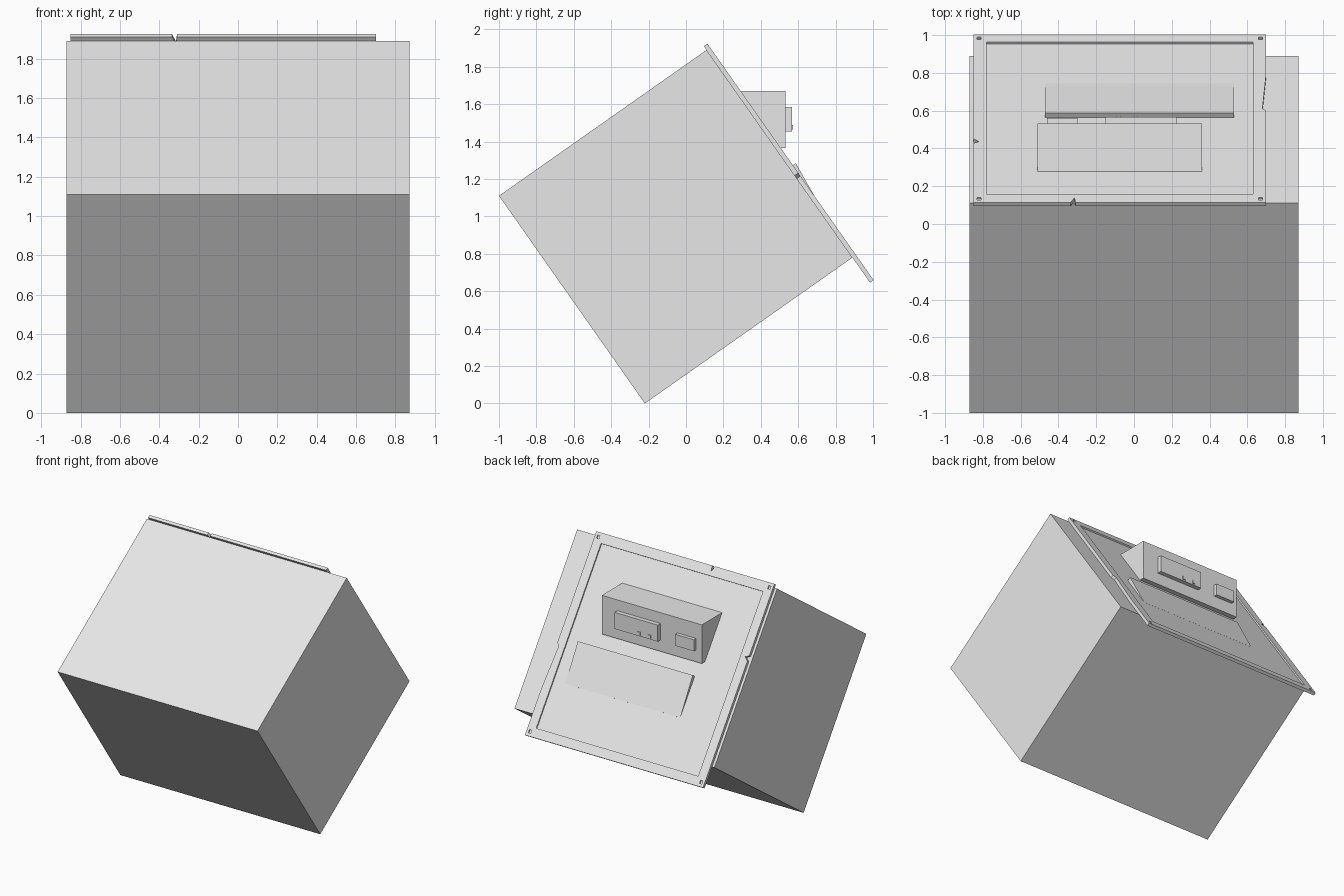
import bpy, bmesh, math
from mathutils import Matrix, Vector

if "Cube" in bpy.data.objects:
    bpy.data.objects.remove(bpy.data.objects["Cube"])

grey = bpy.data.materials.new("light_grey")
grey.diffuse_color = (0.8, 0.8, 0.8, 1)
grey.use_nodes = True
grey.node_tree.nodes["Principled BSDF"].inputs["Base Color"].default_value = grey.diffuse_color


def frame(a, b, c, origin=(0, 0, 0)):
    """Matrix from three axes and an origin."""
    m = Matrix((a, b, c)).transposed().to_4x4()
    m.translation = Vector(origin)
    return m


def rect(x0, x1, y0, y1):
    return [(x0, y0), (x1, y0), (x1, y1), (x0, y1)]


def prism(name, outlines, lo, hi, m):
    """Extrude flat outlines from lo to hi along the third axis of m."""
    bm = bmesh.new()
    for pts in outlines:
        a = [bm.verts.new(m @ Vector((p[0], p[1], lo))) for p in pts]
        b = [bm.verts.new(m @ Vector((p[0], p[1], hi))) for p in pts]
        bm.faces.new(a[::-1])
        bm.faces.new(b)
        n = len(pts)
        for i in range(n):
            j = (i + 1) % n
            bm.faces.new((a[i], a[j], b[j], b[i]))
    bmesh.ops.recalc_face_normals(bm, faces=bm.faces)
    me = bpy.data.meshes.new(name)
    bm.to_mesh(me)
    bm.free()
    me.materials.append(grey)
    ob = bpy.data.objects.new(name, me)
    bpy.context.collection.objects.link(ob)
    return ob


# Side profiles are (y, z) swept along x; the sloped panel uses (x, distance down)
side = frame((0, 1, 0), (0, 0, 1), (1, 0, 0))
back = frame((-1, 0, 0), (0, 0, 1), (0, 1, 0))
down = Vector((0, 0.78, -1.11)).normalized()
out = Vector((1, 0, 0)).cross(down)
slope = frame((1, 0, 0), down, out, (0, 0.11, 1.89))

# Tilted main body
prism("main_body", [[(-0.22, 0), (0.89, 0.78), (0.11, 1.89), (-1, 1.11)]],
      -0.87, 0.87, side)

# Cover plate with chipped edges
outline = [(-0.85, -0.025), (-0.335, -0.025), (-0.315, 0.02), (-0.31, -0.025),
           (0.70, -0.025), (0.70, 0.82), (0.68, 0.84), (0.70, 1.17),
           (0.70, 1.52), (-0.85, 1.52),
           (-0.85, 0.56), (-0.82, 0.535), (-0.85, 0.52)]
plate = prism("cover_plate", [outline], 0.0, 0.023, slope)

# Shallow recess and corner screw holes
holes = [rect(x - 0.01, x + 0.01, s - 0.012, s + 0.012)
         for x in (-0.82, 0.67) for s in (0.01, 1.485)]
cutter = prism("recess_cutter", [rect(-0.78, 0.63, 0.05, 1.45)] + holes,
               0.012, 0.05, slope)
cutter.hide_render = True
cutter.hide_set(True)
cut = plate.modifiers.new("recess", 'BOOLEAN')
cut.operation = 'DIFFERENCE'
cut.solver = 'EXACT'
cut.object = cutter

# Control housing projecting from the panel
prism("control_housing", [[(0.265, 1.67), (0.532, 1.67), (0.532, 1.365), (0.48, 1.365)]],
      -0.51, 0.36, side)

# Display and button on the housing, with two small knobs
prism("display", [rect(-0.225, 0.15, 1.455, 1.585)], 0.53, 0.566, back)
prism("button", [rect(0.30, 0.46, 1.46, 1.55)], 0.53, 0.56, back)
prism("knobs", [rect(x - 0.012, x + 0.012, 1.465, 1.49) for x in (-0.01, 0.08)],
      0.56, 0.573, back)

# Lifted flap, a wedge fading into the panel
tips = [slope @ Vector((0, s, n)) for s, n in
        ((0.77, 0.008), (0.77, 0.042), (1.085, 0.0125), (1.085, 0.008))]
prism("flap", [[(p.y, p.z) for p in tips]], -0.47, 0.53, side)
